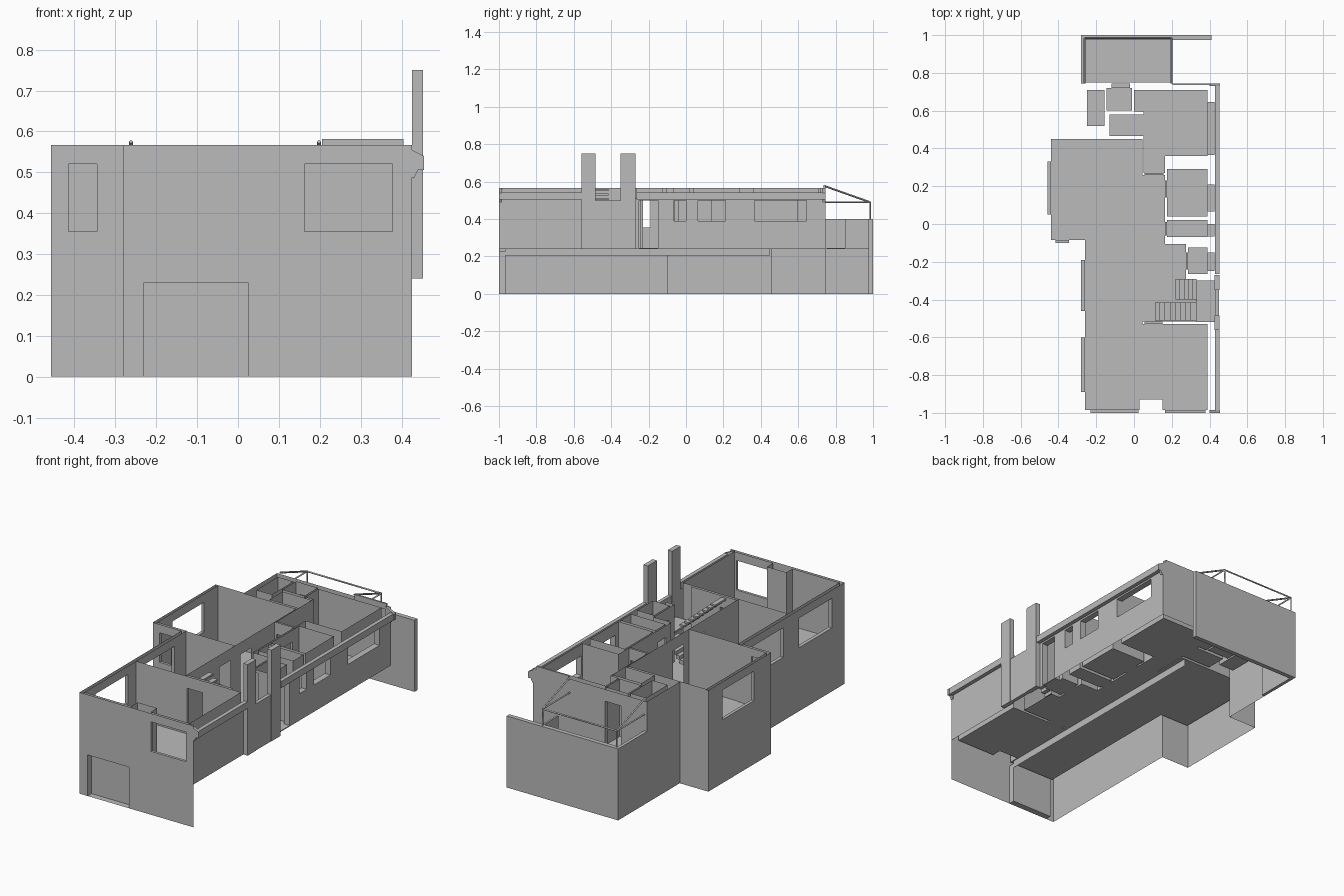
import bpy, bmesh

cube = bpy.data.objects.get("Cube")
if cube:
    bpy.data.objects.remove(cube, do_unlink=True)

mat = bpy.data.materials.new("plaster grey")
mat.use_nodes = True
GREY = (0.5, 0.5, 0.5, 1)
mat.diffuse_color = GREY
mat.node_tree.nodes["Principled BSDF"].inputs["Base Color"].default_value = GREY

FLOOR, TOP = 0.245, 0.567
SILL, HEAD = 0.355, 0.52      # large windows
HIGH, LINTEL = 0.39, 0.5      # small windows on the right side
DOOR = (FLOOR, 0.5)
WIN = (SILL, HEAD)
SMALL = (HIGH, LINTEL)


def finish(name, bm):
    bmesh.ops.remove_doubles(bm, verts=bm.verts, dist=0.0001)
    mesh = bpy.data.meshes.new(name)
    bm.to_mesh(mesh)
    bm.free()
    mesh.materials.append(mat)
    obj = bpy.data.objects.new(name, mesh)
    bpy.context.scene.collection.objects.link(obj)
    return obj


def face(bm, points):
    bm.faces.new([bm.verts.new(p) for p in points])


def panel(bm, p, q, z0, z1, holes=()):
    """Thin vertical sheet from p to q with rectangular openings."""
    axis = 0 if abs(p[0] - q[0]) > abs(p[1] - q[1]) else 1
    lo, hi = sorted((p[axis], q[axis]))
    cuts = sorted({lo, hi, *[v for h in holes for v in h[:2] if lo < v < hi]})
    levels = sorted({z0, z1, *[v for h in holes for v in h[2:] if z0 < v < z1]})
    if p[axis] > q[axis]:
        cuts.reverse()

    def at(v, z):
        return (v, p[1], z) if axis == 0 else (p[0], v, z)

    for a, b in zip(cuts, cuts[1:]):
        for c, d in zip(levels, levels[1:]):
            m, n = (a + b) / 2, (c + d) / 2
            if any(h[0] < m < h[1] and h[2] < n < h[3] for h in holes):
                continue
            face(bm, [at(a, c), at(b, c), at(b, d), at(a, d)])


def walls(name, path, z0, z1, holes=None, closed=False, floor=False):
    """Run of sheets along a path; holes are listed per path segment."""
    bm = bmesh.new()
    ends = path[1:] + path[:1] if closed else path[1:]
    for i, (p, q) in enumerate(zip(path, ends)):
        panel(bm, p, q, z0, z1, (holes or {}).get(i, ()))
    if floor:
        face(bm, [(x, y, z0) for x, y in path])
    return finish(name, bm)


def rect(x0, x1, y0, y1):
    return [(x0, y0), (x1, y0), (x1, y1), (x0, y1)]


def room(name, x0, x1, y0, y1, holes=None):
    # segments: 0 front, 1 +x side, 2 back, 3 -x side
    return walls(name, rect(x0, x1, y0, y1), FLOOR, TOP, holes, True, True)


def reveal(name, axis, d0, d1, hole):
    """Four-sided lining of an opening between two sheets."""
    a, b, c, d = hole
    ring = [(a, c), (b, c), (b, d), (a, d)]

    def at(v, depth, z):
        return (v, depth, z) if axis == 0 else (depth, v, z)

    bm = bmesh.new()
    for (u, z), (v, w) in zip(ring, ring[1:] + ring[:1]):
        face(bm, [at(u, d0, z), at(v, d0, w), at(v, d1, w), at(u, d1, z)])
    finish(name, bm)


def box(name, x0, x1, y0, y1, z0, z1):
    bm = bmesh.new()
    bmesh.ops.create_cube(bm, size=1)
    for v in bm.verts:
        v.co = (x1 if v.co.x > 0 else x0, y1 if v.co.y > 0 else y0,
                z1 if v.co.z > 0 else z0)
    finish(name, bm)


def bar(name, p, q, r=0.005):
    curve = bpy.data.curves.new(name, 'CURVE')
    curve.dimensions = '3D'
    curve.bevel_depth = r
    curve.bevel_resolution = 0
    curve.use_fill_caps = True
    s = curve.splines.new('POLY')
    s.points.add(1)
    for pt, co in zip(s.points, (p, q)):
        pt.co = (*co, 1)
    curve.materials.append(mat)
    obj = bpy.data.objects.new(name, curve)
    bpy.context.scene.collection.objects.link(obj)


# Openings
front_win = (0.163, 0.378, *WIN)
garage = (-0.23, 0.025, 0, 0.23)
left_wins = [(-0.89, -0.6, *WIN), (-0.46, -0.19, *WIN)]
wing_win = (0.05, 0.33, *WIN)
wing_front_win = (-0.415, -0.345, *WIN)
right_door = (-0.25, -0.15, *DOOR)
right_wins = [(-0.065, 0, *SMALL), (0.065, 0.21, *SMALL), (0.365, 0.645, *SMALL)]
terrace_door = (-0.12, -0.02, *DOOR)

# Outer shell: street front and the tall left side
walls("outer_shell",
      [(0.425, -1), (-0.28, -1), (-0.28, -0.1), (-0.457, -0.1),
       (-0.457, 0.455), (-0.28, 0.455), (-0.28, 0.745)], 0, TOP,
      {0: [front_win, garage], 1: left_wins, 2: [wing_front_win], 3: [wing_win]})
walls("right_outer_wall_front", [(0.425, -1), (0.425, -0.56)], 0.24, 0.51)
walls("right_outer_wall_back", [(0.425, -0.27), (0.425, 0.745)], 0.24, 0.51,
      {0: [right_door] + right_wins})
walls("back_outer_wall", [(0.425, 0.745), (-0.28, 0.745)], 0.24, TOP,
      {0: [terrace_door]})

# Garage door recess and ceiling edge
walls("garage_door", [(-0.23, -0.965), (0.025, -0.965)], 0, 0.23)
reveal("garage_reveal", 0, -1, -0.965, garage)
walls("garage_ceiling_edge", [(0.025, -0.965), (0.025, 0.45)], 0.205, FLOOR)

# Rooms
walls("front_room",
      [(-0.26, -0.985), (0.03, -0.985), (0.03, -0.93), (0.15, -0.93),
       (0.15, -0.985), (0.39, -0.985), (0.39, -0.53), (-0.26, -0.53)],
      FLOOR, TOP, {4: [front_win], 6: [(0.055, 0.15, *DOOR)], 7: left_wins[:1]},
      True, True)
hall_doors = [(-0.23, -0.13, *DOOR), (-0.04, 0.05, *DOOR)]
walls("living_room",
      [(-0.26, -0.53), (0.045, -0.53), (0.045, 0.45), (-0.44, 0.45),
       (-0.44, -0.085), (-0.26, -0.085)], FLOOR, TOP,
      {1: hall_doors, 3: [wing_win], 4: [wing_front_win], 5: left_wins[1:]},
      True, True)
walls("living_partition", [(-0.26, -0.09), (0.045, -0.09)], FLOOR, TOP)

bath_door, store_door = (0.14, 0.23, *DOOR), (-0.06, 0.01, *DOOR)
walls("hall",
      [(0.045, -0.515), (0.33, -0.515), (0.33, -0.29), (0.275, -0.29),
       (0.275, -0.105), (0.165, -0.105), (0.165, 0.26), (0.045, 0.26)],
      FLOOR, TOP,
      {0: [(0.055, 0.15, *DOOR)], 1: [(-0.515, -0.29, FLOOR, TOP)],
       3: [(-0.24, -0.15, *DOOR)], 5: [bath_door, store_door],
       6: [(0.055, 0.155, *DOOR)], 7: [(-0.515, 0.26, FLOOR, TOP)]},
      True, True)
walls("kitchen",
      [(0.05, 0.27), (0.165, 0.27), (0.165, 0.36), (0.39, 0.36),
       (0.39, 0.71), (0, 0.71), (0, 0.595), (0.05, 0.595)],
      FLOOR, TOP, {0: [(0.055, 0.155, *DOOR)], 3: right_wins[2:]}, True, True)
room("bathroom", 0.175, 0.39, 0.04, 0.29, {1: right_wins[1:2], 3: [bath_door]})
room("wash_room", 0.175, 0.39, -0.07, 0.02, {1: right_wins[:1], 3: [store_door]})
room("entrance", 0.285, 0.39, -0.265, -0.125,
     {1: [right_door], 3: [(-0.24, -0.15, *DOOR)]})
room("pantry", -0.13, 0.05, 0.465, 0.58)
room("closet", -0.25, -0.155, 0.52, 0.71)
room("terrace_lobby", -0.145, -0.01, 0.6, 0.72, {2: [terrace_door]})

# Linings of windows and doors
reveal("front_window_reveal", 0, -1, -0.985, front_win)
reveal("wing_front_window_reveal", 0, -0.1, -0.085, wing_front_win)
reveal("wing_window_reveal", 1, -0.457, -0.44, wing_win)
for h in left_wins:
    reveal("left_window_reveal", 1, -0.28, -0.26, h)
for h in right_wins + [right_door]:
    reveal("right_opening_reveal", 1, 0.39, 0.425, h)
reveal("terrace_door_reveal", 0, 0.72, 0.745, terrace_door)
reveal("front_room_door_reveal", 0, -0.53, -0.515, (0.055, 0.15, *DOOR))
reveal("kitchen_door_reveal", 0, 0.26, 0.27, (0.055, 0.155, *DOOR))
for h in (bath_door, store_door):
    reveal("hall_door_reveal", 1, 0.165, 0.175, h)
reveal("entrance_inner_reveal", 1, 0.275, 0.285, (-0.24, -0.15, *DOOR))

# Stair: lower flight, landing, upper flight
LANDING = 0.37
for i in range(5):
    x = 0.22 + i * 0.022
    z = FLOOR + (i + 1) * (LANDING - FLOOR) / 6
    box("lower_step", x, x + 0.022, -0.4, -0.29, z - 0.02, z)
box("landing", 0.33, 0.43, -0.52, -0.3, LANDING - 0.01, LANDING)
for i in range(8):
    x = 0.33 - i * 0.0275
    z = LANDING + (i + 1) * (0.56 - LANDING) / 8
    box("upper_step", x - 0.0275, x, -0.51, -0.415, z - 0.01, z)

# Stair bay with two tall piers
box("bay_wall", 0.43, 0.45, -0.485, -0.35, 0.24, 0.5)
for y0, y1 in ((-0.56, -0.485), (-0.35, -0.27)):
    box("bay_pier", 0.425, 0.452, y0, y1, 0.24, 0.75)

# Gutters and shaped eave ends
for y0, y1 in ((-0.99, -0.555), (-0.265, 0.745)):
    box("gutter", 0.43, 0.452, y0, y1, 0.505, 0.542)
for y in (-1, 0.745):
    bm = bmesh.new()
    face(bm, [(x, y, z) for x, z in ((0.4, 0.567), (0.455, 0.54), (0.455, 0.505),
                                     (0.44, 0.505), (0.43, 0.485), (0.4, 0.5))])
    ext = bmesh.ops.extrude_face_region(bm, geom=bm.faces[:])
    for v in ext["geom"]:
        if isinstance(v, bmesh.types.BMVert):
            v.co.y += 0.015 if y < 0 else -0.015
    finish("eave_end", bm)
box("back_parapet", 0.205, 0.405, 0.735, 0.745, 0.55, 0.582)

# Terrace
box("terrace_floor", -0.26, 0.2, 0.75, 0.985, 0.24, FLOOR)
box("terrace_back_wall", -0.28, 0.41, 0.975, 1, 0, 0.4)
box("terrace_left_wall", -0.28, -0.262, 0.745, 0.975, 0, 0.4)
box("terrace_right_wall", 0.195, 0.205, 0.85, 0.975, 0.24, 0.4)

# Pergola frame
for x in (-0.262, 0.198):
    bar("pergola_post", (x, 0.985, 0.4), (x, 0.985, 0.49))
    bar("pergola_rail", (x, 0.745, 0.49), (x, 0.985, 0.49))
    bar("pergola_rafter", (x, 0.745, 0.575), (x, 0.985, 0.49))
bar("pergola_front_beam", (-0.262, 0.985, 0.49), (0.198, 0.985, 0.49))
